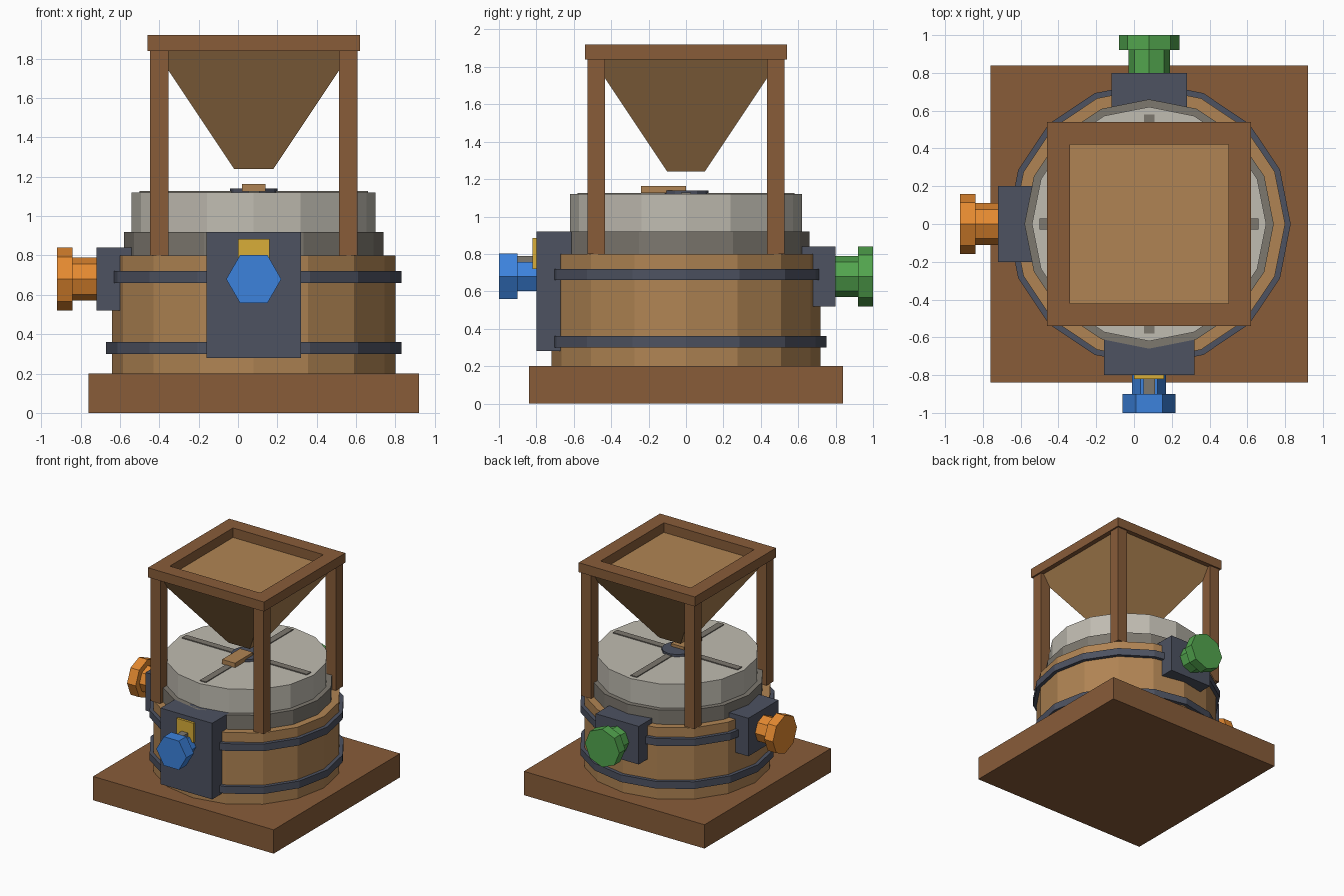
import bpy, bmesh, math
from mathutils import Vector

if "Cube" in bpy.data.objects:
    bpy.data.objects.remove(bpy.data.objects["Cube"])

CX = 0.08  # centre line of the mill


def mat(name, r, g, b):
    lin = [((c / 255 + 0.055) / 1.055) ** 2.4 for c in (r, g, b)]
    m = bpy.data.materials.new(name)
    m.diffuse_color = (*lin, 1)
    m.use_nodes = True
    m.node_tree.nodes["Principled BSDF"].inputs["Base Color"].default_value = m.diffuse_color
    return m


DARK_WOOD = mat("dark_wood", 136, 92, 57)
TAN_WOOD = mat("tan_wood", 176, 132, 83)
PALE_STONE = mat("pale_stone", 192, 188, 177)
GREY_STONE = mat("grey_stone", 125, 120, 111)
IRON = mat("iron", 77, 82, 97)
BLUE = mat("blue", 60, 130, 220)
GREEN = mat("green", 82, 165, 78)
ORANGE = mat("orange", 228, 137, 48)
YELLOW = mat("yellow", 216, 174, 56)


def finish(bm, name, material):
    bmesh.ops.recalc_face_normals(bm, faces=bm.faces)
    me = bpy.data.meshes.new(name)
    bm.to_mesh(me)
    bm.free()
    me.materials.append(material)
    ob = bpy.data.objects.new(name, me)
    bpy.context.collection.objects.link(ob)
    return ob


def loft(name, material, rings):
    """Solid through a list of matching vertex rings, capped at both ends."""
    bm = bmesh.new()
    loops = [[bm.verts.new(p) for p in ring] for ring in rings]
    for a, b in zip(loops, loops[1:]):
        for i in range(len(a)):
            j = (i + 1) % len(a)
            bm.faces.new((a[i], a[j], b[j], b[i]))
    bm.faces.new(loops[0][::-1])
    bm.faces.new(loops[-1])
    return finish(bm, name, material)


def square(half, z):
    return [(CX + sx * half, sy * half, z) for sx, sy in ((-1, -1), (1, -1), (1, 1), (-1, 1))]


def box(name, material, x, y, z):
    return loft(name, material, [[(x[0], y[0], h), (x[1], y[0], h), (x[1], y[1], h), (x[0], y[1], h)] for h in z])


def prism(name, material, sides, start, axis, profile):
    """Stepped prism along an axis; profile holds (distance, radius) pairs."""
    d = Vector(axis)
    u = Vector((0, 1, 0)) if abs(d.x) > 0.5 else Vector((1, 0, 0))
    v = d.cross(u)
    rings = []
    for dist, r in profile:
        angles = [2 * math.pi * i / sides for i in range(sides)]
        rings.append([Vector(start) + d * dist + (u * math.cos(a) + v * math.sin(a)) * r for a in angles])
    return loft(name, material, rings)


def disc(name, material, r, z0, z1, sides=16):
    return prism(name, material, sides, (CX, 0, 0), (0, 0, 1), [(z0, r), (z1, r)])


# Base slab, drum and hoops
box("base", DARK_WOOD, (-0.76, 0.92), (-0.84, 0.84), (0, 0.2))
disc("drum", TAN_WOOD, 0.72, 0.2, 0.8)
disc("lower_hoop", IRON, 0.75, 0.30, 0.36)
disc("upper_hoop", IRON, 0.75, 0.66, 0.72)

# Millstones with cross grooves and centre cap
disc("lower_stone", GREY_STONE, 0.66, 0.8, 0.92)
disc("upper_stone", PALE_STONE, 0.62, 0.92, 1.12)
box("groove_x", GREY_STONE, (CX - 0.58, CX + 0.58), (-0.028, 0.028), (1.11, 1.128))
box("groove_y", GREY_STONE, (CX - 0.028, CX + 0.028), (-0.58, 0.58), (1.11, 1.127))
disc("centre_cap", IRON, 0.12, 1.11, 1.14, 12)
box("feed_shoe", TAN_WOOD, (0.02, 0.14), (-0.24, 0), (1.125, 1.163))

# Hopper, its frame and four posts
loft("hopper", TAN_WOOD, [square(0.10, 1.24), square(0.50, 1.84)])
for s, side in ((-1, "left"), (1, "right")):
    x = sorted((CX + s * 0.42, CX + s * 0.54))
    box(f"frame_{side}", DARK_WOOD, x, (-0.54, 0.54), (1.84, 1.92))
    for t, end in ((-1, "front"), (1, "back")):
        px, py = CX + s * 0.48, t * 0.48
        box(f"post_{end}_{side}", DARK_WOOD, (px - 0.047, px + 0.047), (py - 0.047, py + 0.047), (0.8, 1.84))
for t, end in ((-1, "front"), (1, "back")):
    box(f"frame_{end}", DARK_WOOD, (CX - 0.42, CX + 0.42), sorted((t * 0.42, t * 0.54)), (1.84, 1.92))

# Iron mounting blocks
box("front_block", IRON, (-0.16, 0.32), (-0.8, -0.55), (0.28, 0.92))
box("left_block", IRON, (-0.72, -0.5), (-0.2, 0.2), (0.52, 0.84))
box("back_block", IRON, (-0.12, 0.28), (0.55, 0.8), (0.52, 0.84))

# Coloured ports: narrow neck, wide head
prism("blue_port", BLUE, 6, (CX, -0.79, 0.68), (0, -1, 0),
      [(0, 0.09), (0.11, 0.09), (0.11, 0.14), (0.21, 0.14)])
prism("orange_port", ORANGE, 8, (-0.71, 0, 0.68), (-1, 0, 0),
      [(0, 0.11), (0.13, 0.11), (0.13, 0.16), (0.21, 0.16)])
prism("green_port", GREEN, 8, (CX, 0.79, 0.68), (0, 1, 0),
      [(0, 0.11), (0.13, 0.11), (0.13, 0.16), (0.21, 0.16)])

# Yellow plate and grey key above the blue neck
box("yellow_plate", YELLOW, (0, 0.16), (-0.82, -0.79), (0.72, 0.885))
box("neck_key", GREY_STONE, (0.05, 0.11), (-0.9, -0.81), (0.74, 0.79))
